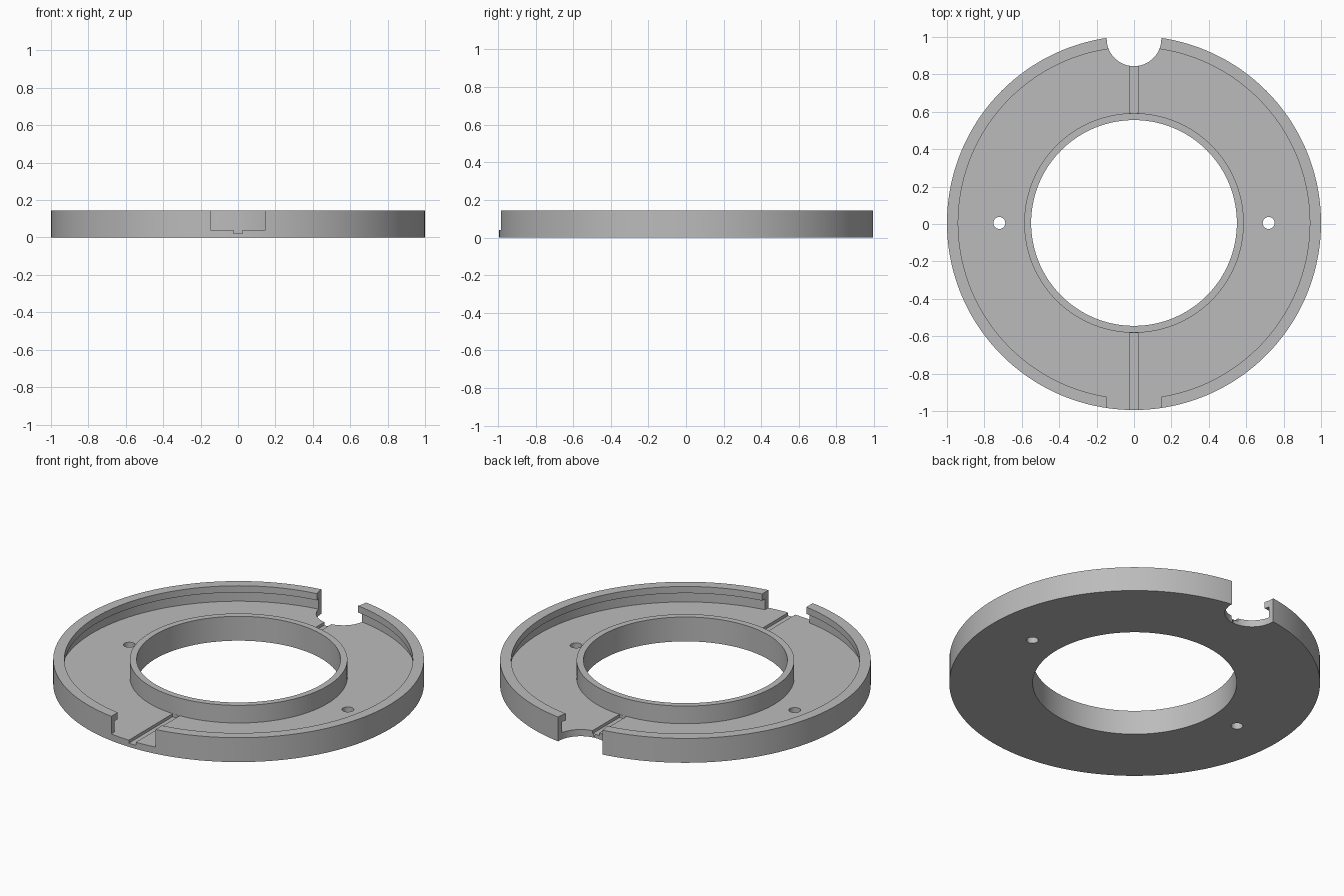
import bpy
import bmesh
from math import cos, sin, tau

if "Cube" in bpy.data.objects:
    bpy.data.objects.remove(bpy.data.objects["Cube"])

CENTRE_Y = 0.0055          # the open back notch shifts the disc slightly
FLOOR, TOP, LIP = 0.04, 0.145, 0.105
HOLE_R, HUB_R, LIP_R, GROOVE_R = 0.55, 0.587, 0.94, 0.968
NOTCH = 0.146
SEGMENTS = 144

grey = bpy.data.materials.new("plain grey")
grey.use_nodes = True
colour = (0.5, 0.5, 0.5, 1)
grey.diffuse_color = colour
grey.node_tree.nodes["Principled BSDF"].inputs["Base Color"].default_value = colour


def make_object(name, bm):
    bmesh.ops.recalc_face_normals(bm, faces=bm.faces)
    mesh = bpy.data.meshes.new(name)
    bm.to_mesh(mesh)
    bm.free()
    obj = bpy.data.objects.new(name, mesh)
    bpy.context.collection.objects.link(obj)
    mesh.materials.append(grey)
    return obj


def lathe(name, profile):
    """Revolve a closed radius/height outline around the disc axis."""
    bm = bmesh.new()
    rings = []
    for i in range(SEGMENTS):
        a = tau * i / SEGMENTS
        rings.append([bm.verts.new((r * cos(a), r * sin(a) + CENTRE_Y, z))
                      for r, z in profile])
    n = len(profile)
    for i, ring in enumerate(rings):
        after = rings[(i + 1) % SEGMENTS]
        for j in range(n):
            k = (j + 1) % n
            bm.faces.new((ring[j], after[j], after[k], ring[k]))
    return make_object(name, bm)


def box_cutter(name, x0, x1, y0, y1, z0, z1):
    bm = bmesh.new()
    bmesh.ops.create_cube(bm, size=1)
    for v in bm.verts:
        v.co = (x1 if v.co.x > 0 else x0,
                y1 if v.co.y > 0 else y0,
                z1 if v.co.z > 0 else z0)
    return make_object(name, bm)


def round_cutter(name, x, y, radius, sides):
    bm = bmesh.new()
    bmesh.ops.create_cone(bm, cap_ends=True, segments=sides,
                          radius1=radius, radius2=radius, depth=1)
    bmesh.ops.translate(bm, verts=bm.verts, vec=(x, y, 0))
    return make_object(name, bm)


# Flat ring with a raised hub and an undercut outer wall
ring = lathe("ring_body", [
    (HOLE_R, 0), (1, 0), (1, TOP), (LIP_R, TOP), (LIP_R, LIP),
    (GROOVE_R, LIP), (GROOVE_R, FLOOR), (HUB_R, FLOOR),
    (HUB_R, TOP), (HOLE_R, TOP)])

# Front wall opening, back notch, cable channels and screw holes
edge = HUB_R + 0.001
cutters = [
    box_cutter("front_opening_cutter", -NOTCH, NOTCH, -1.2, -0.8, FLOOR, 0.3),
    round_cutter("back_notch_cutter", 0, 0.99, NOTCH, 64),
    box_cutter("front_channel_cutter", -0.023, 0.023,
               -1.2, CENTRE_Y - edge, 0.022, 0.08),
    box_cutter("back_channel_cutter", -0.023, 0.023,
               CENTRE_Y + edge, 0.93, 0.022, 0.08),
]
for side, x in (("left", 0.72), ("right", -0.72)):
    cutters.append(round_cutter(side + "_screw_hole_cutter", x, CENTRE_Y, 0.032, 32))

bpy.ops.object.select_all(action='DESELECT')
bpy.context.view_layer.objects.active = ring
ring.select_set(True)
for cutter in cutters:
    cutter.hide_render = True
    mod = ring.modifiers.new(cutter.name, 'BOOLEAN')
    mod.operation = 'DIFFERENCE'
    mod.solver = 'EXACT'
    mod.object = cutter
    bpy.ops.object.modifier_apply(modifier=mod.name)
    bpy.data.objects.remove(cutter)

bpy.ops.object.shade_smooth_by_angle(angle=0.5)
